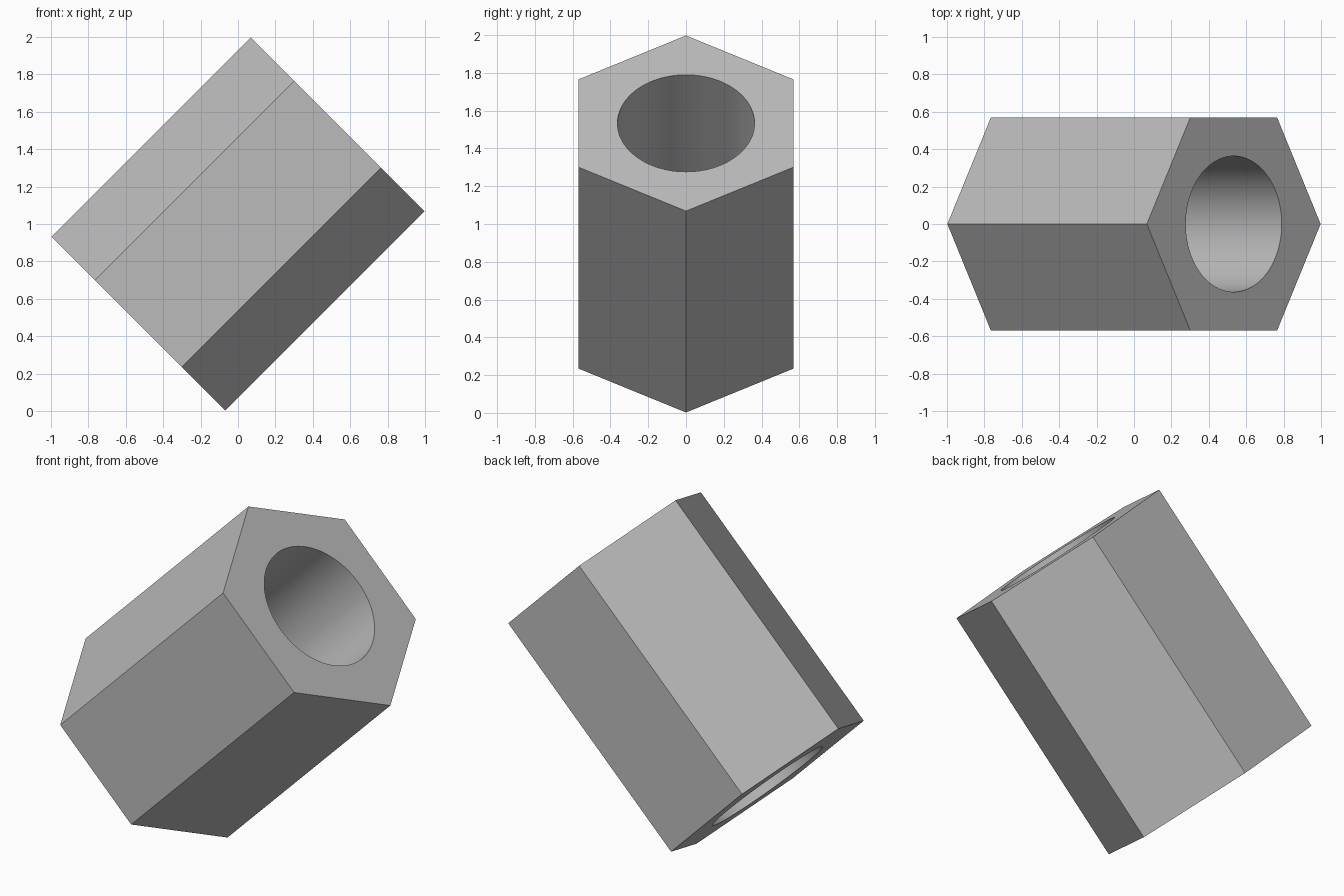
import bpy, bmesh, math
from mathutils import Matrix, Vector

default = bpy.data.objects.get("Cube")
if default:
    bpy.data.objects.remove(default, do_unlink=True)

LENGTH = 1.508       # along the axis
HEX_RADIUS = 0.657   # centre to corner
BORE_RADIUS = 0.363
SIDES = 6
SEGMENTS = 96        # bore smoothness, a multiple of SIDES

grey = bpy.data.materials.new("plain grey")
grey.use_nodes = True
colour = (0.5, 0.5, 0.5, 1.0)
grey.diffuse_color = colour
grey.node_tree.nodes["Principled BSDF"].inputs["Base Color"].default_value = colour


def ring(bm, radius, count, z):
    """Closed loop of vertices around the axis, starting on +x."""
    angles = [math.tau * i / count for i in range(count)]
    return [bm.verts.new((radius * math.cos(a), radius * math.sin(a), z)) for a in angles]


def wall(bm, low, high, smooth=False):
    """Quads between two loops of equal length."""
    n = len(low)
    for i in range(n):
        j = (i + 1) % n
        bm.faces.new((low[i], low[j], high[j], high[i])).smooth = smooth


def end_cap(bm, outer, inner):
    """Flat end around the bore, one panel for each hexagon side."""
    step = SEGMENTS // SIDES
    for s in range(SIDES):
        arc = [inner[(s * step + k) % SEGMENTS] for k in range(step + 1)]
        bm.faces.new([outer[s], outer[(s + 1) % SIDES]] + arc[::-1])


# Hexagonal sleeve with a round bore right through it
bm = bmesh.new()
h = LENGTH / 2
outer = [ring(bm, HEX_RADIUS, SIDES, z) for z in (-h, h)]
inner = [ring(bm, BORE_RADIUS, SEGMENTS, z) for z in (-h, h)]
wall(bm, *outer)
wall(bm, *inner, smooth=True)
for o, i in zip(outer, inner):
    end_cap(bm, o, i)
bmesh.ops.recalc_face_normals(bm, faces=bm.faces)

# Keep the bore rims crisp
for edge in bm.edges:
    edge.smooth = edge.calc_face_angle(0) < math.radians(30)

# Tilt the axis toward +x and up, resting on the lowest corner
bm.transform(Matrix.Translation(Vector((0, 0, 1))) @ Matrix.Rotation(math.radians(45), 4, "Y"))

mesh = bpy.data.meshes.new("hex_sleeve")
bm.to_mesh(mesh)
bm.free()
mesh.materials.append(grey)
sleeve = bpy.data.objects.new("hex_sleeve", mesh)
bpy.context.scene.collection.objects.link(sleeve)
